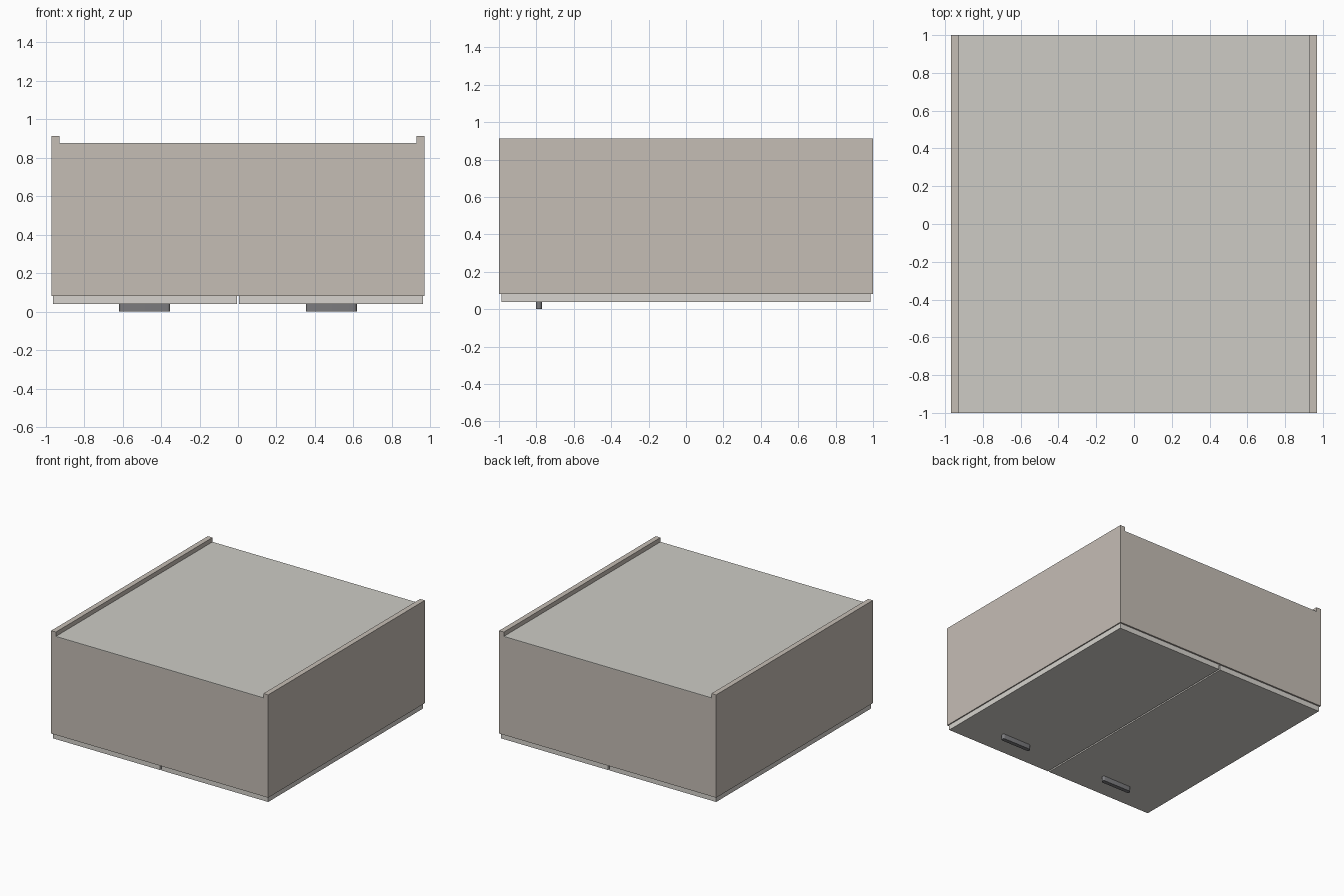
import bpy, bmesh, math

if "Cube" in bpy.data.objects:
    bpy.data.objects.remove(bpy.data.objects["Cube"])


def material(name, rgb):
    m = bpy.data.materials.new(name)
    m.diffuse_color = (*rgb, 1)
    m.use_nodes = True
    m.node_tree.nodes["Principled BSDF"].inputs["Base Color"].default_value = m.diffuse_color
    return m


CARCASS = material("carcass_board", (0.56, 0.51, 0.46))
BACK = material("back_board", (0.61, 0.60, 0.56))
DOOR = material("door_board", (0.67, 0.65, 0.61))
METAL = material("handle_metal", (0.20, 0.20, 0.21))


def finish(name, bm, mat):
    bmesh.ops.recalc_face_normals(bm, faces=bm.faces)
    mesh = bpy.data.meshes.new(name)
    bm.to_mesh(mesh)
    bm.free()
    mesh.materials.append(mat)
    ob = bpy.data.objects.new(name, mesh)
    bpy.context.collection.objects.link(ob)
    return ob


def board(name, lo, hi, mat):
    bm = bmesh.new()
    bmesh.ops.create_cube(bm, size=1)
    for v in bm.verts:
        v.co = [(a + b) / 2 + c * (b - a) for a, b, c in zip(lo, hi, v.co)]
    return finish(name, bm, mat)


def pull(name, cx, cy, length, width, z0, z1, mat, steps=10):
    # Stadium outline extruded upward
    r = width / 2
    bm = bmesh.new()
    ring = []
    for side in (1, -1):
        for i in range(steps + 1):
            a = -math.pi / 2 + math.pi * i / steps
            x = side * (length / 2 - r + r * math.cos(a))
            ring.append(bm.verts.new((cx + x, cy + side * r * math.sin(a), z0)))
    face = bm.faces.new(ring)
    top = bmesh.ops.extrude_face_region(bm, geom=[face])["geom"]
    for v in top:
        if isinstance(v, bmesh.types.BMVert):
            v.co.z = z1
    ob = finish(name, bm, mat)
    for o in bpy.context.selected_objects:
        o.select_set(False)
    ob.select_set(True)
    bpy.context.view_layer.objects.active = ob
    bpy.ops.object.shade_smooth_by_angle(angle=math.radians(35))


W, T = 0.97, 0.042          # half width, board thickness
Z0, ZB, Z1 = 0.081, 0.87, 0.912

# Cabinet lying on its doors: long side boards, then the two end boards
for s, side in ((-1, "left"), (1, "right")):
    xs = sorted((s * W, s * (W - T)))
    board(f"{side}_side_board", (xs[0], -1, Z0), (xs[1], 1, Z1), CARCASS)
    ys = sorted((s, s * (1 - T)))
    end = "front" if s < 0 else "rear"
    board(f"{end}_end_board", (T - W, ys[0], Z0), (W - T, ys[1], ZB), CARCASS)

    # Door with its pull
    xd = sorted((s * 0.006, s * 0.961))
    board(f"{side}_door", (xd[0], -0.987, 0.039), (xd[1], 0.987, Z0), DOOR)
    pull(f"{side}_door_handle", s * 0.485, -0.786, 0.265, 0.032, 0, 0.039, METAL)

# Thin recessed back panel
board("back_panel", (T - W, -1, ZB), (W - T, 1, 0.877), BACK)
